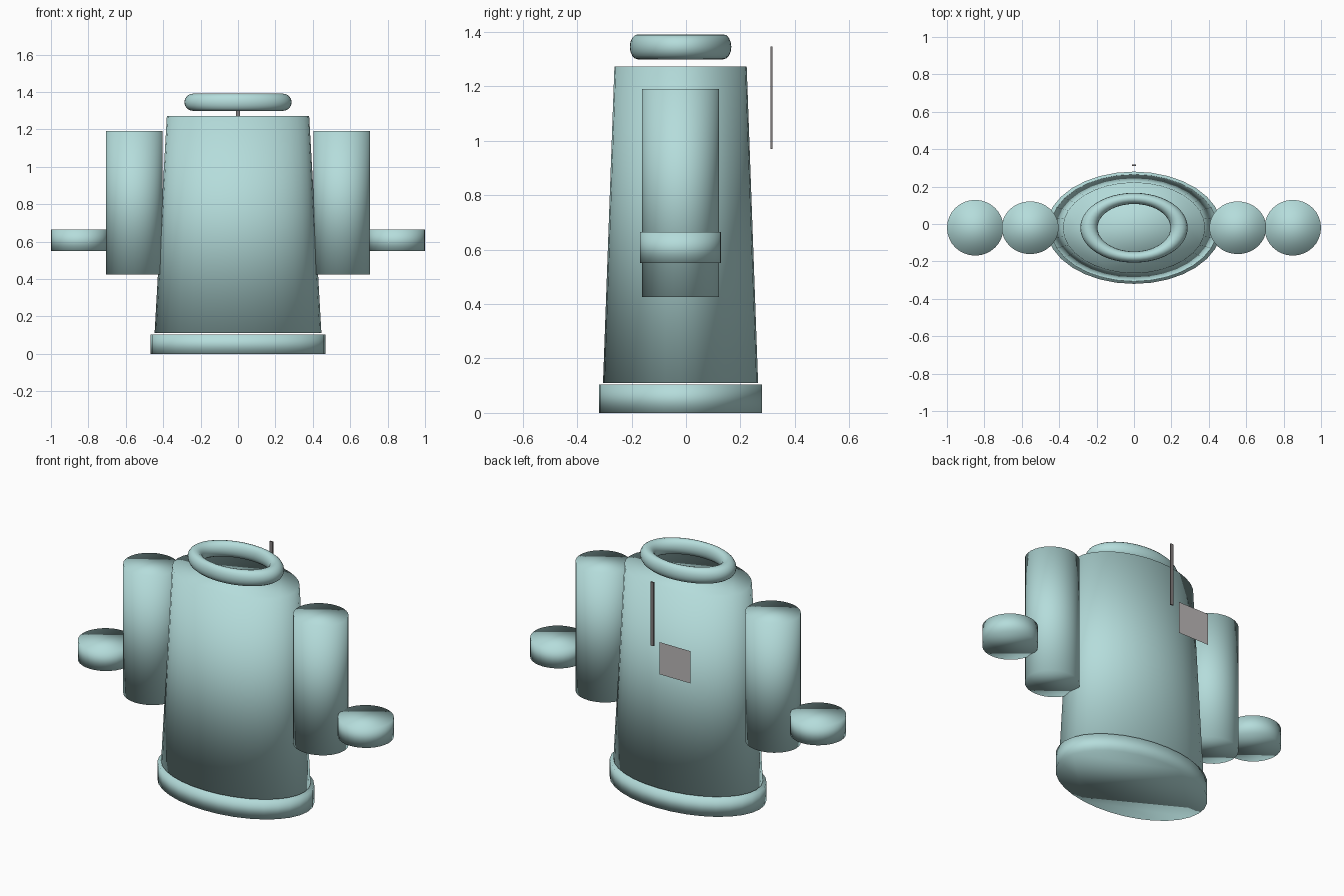
import bpy

if "Cube" in bpy.data.objects:
    bpy.data.objects.remove(bpy.data.objects["Cube"])

CY = -0.02  # shared depth centre of the garment


def material(name, rgb):
    m = bpy.data.materials.new(name)
    m.diffuse_color = (*rgb, 1)
    m.use_nodes = True
    m.node_tree.nodes["Principled BSDF"].inputs["Base Color"].default_value = m.diffuse_color
    return m


knit = material("knit", (0.46, 0.72, 0.71))
metal = material("metal", (0.22, 0.20, 0.20))
label_grey = material("label_grey", (0.50, 0.48, 0.48))


def finish(name, mat, smooth=True):
    ob = bpy.context.object
    ob.name = ob.data.name = name
    ob.data.materials.append(mat)
    bpy.ops.object.transform_apply(location=False, rotation=False, scale=True)
    if smooth:
        bpy.ops.object.shade_smooth()
    return ob


def tube(name, x, z0, z1, rx, ry, taper=1.0):
    """Capped elliptical tube, optionally narrowing to the top."""
    bpy.ops.mesh.primitive_cone_add(vertices=32, radius1=1, radius2=taper, depth=1,
                                    location=(x, CY, (z0 + z1) / 2))
    bpy.context.object.scale = (rx, ry, z1 - z0)
    return finish(name, knit)


# Body and bottom hem
tube("body", 0, 0.11, 1.272, 0.446, 0.285, 0.853)
tube("hem", 0, 0.0, 0.104, 0.468, 0.30)

# Sleeves and cuffs, one pair per side
for side, s in (("left", -1), ("right", 1)):
    tube(side + "_sleeve", s * 0.555, 0.425, 1.19, 0.152, 0.141)
    tube(side + "_cuff", s * 0.849, 0.55, 0.664, 0.151, 0.149)

# Neck ring
bpy.ops.mesh.primitive_torus_add(major_segments=48, minor_segments=16,
                                 major_radius=0.241, minor_radius=0.046,
                                 location=(0, CY, 1.345))
bpy.context.object.scale = (1, 0.775, 1)
bpy.context.object.scale.y = 0.65
finish("neck_ring", knit)

# Back zip strip
bpy.ops.mesh.primitive_cube_add(size=1, location=(0, 0.314, 1.158))
bpy.context.object.scale = (0.02, 0.008, 0.376)
finish("zip", metal, False)

# Label patch behind the back: a single upright sheet
bpy.ops.mesh.primitive_plane_add(size=1, location=(-0.15, 0.317, 0.91),
                                 rotation=(-1.5707963, 0, 0))
bpy.context.object.scale = (0.20, 0.19, 1)
finish("label_patch", label_grey, False)
